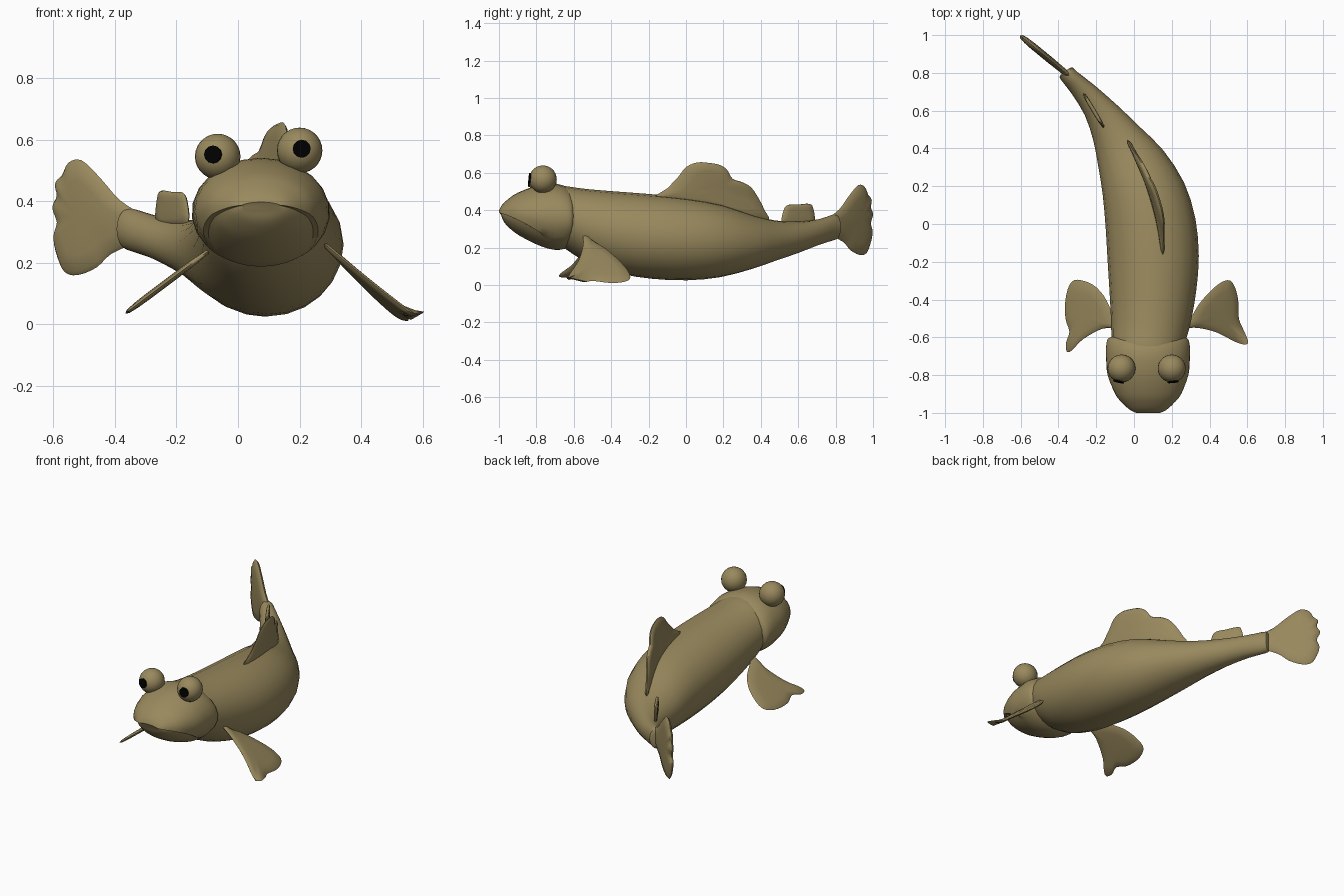
import bpy, math
from mathutils import Vector

if "Cube" in bpy.data.objects:
    bpy.data.objects.remove(bpy.data.objects["Cube"])


def material(name, rgb):
    m = bpy.data.materials.new(name)
    m.diffuse_color = (*rgb, 1)
    m.use_nodes = True
    m.node_tree.nodes["Principled BSDF"].inputs["Base Color"].default_value = m.diffuse_color
    return m


OLIVE = material("olive skin", (0.318, 0.25, 0.11))
BLACK = material("pupil black", (0.0, 0.0, 0.0))


def make(name, verts, faces, mat=OLIVE, angle=35):
    me = bpy.data.meshes.new(name)
    me.from_pydata([tuple(v) for v in verts], [], faces)
    me.materials.append(mat)
    ob = bpy.data.objects.new(name, me)
    bpy.context.collection.objects.link(ob)
    finish(ob, angle)
    return ob


def finish(ob, angle):
    bpy.ops.object.select_all(action='DESELECT')
    ob.select_set(True)
    bpy.context.view_layer.objects.active = ob
    bpy.ops.object.mode_set(mode='EDIT')
    bpy.ops.mesh.select_all(action='SELECT')
    bpy.ops.mesh.normals_make_consistent(inside=False)
    bpy.ops.object.mode_set(mode='OBJECT')
    bpy.ops.object.shade_smooth_by_angle(angle=math.radians(angle))


def spline(pts, steps, closed):
    """Smooth curve through the points, any dimension."""
    n = len(pts)
    get = (lambda i: pts[i % n]) if closed else (lambda i: pts[max(0, min(n - 1, i))])
    out = []
    for i in range(n if closed else n - 1):
        a, b, c, d = get(i - 1), get(i), get(i + 1), get(i + 2)
        for s in range(steps):
            t = s / steps
            out.append([0.5 * (2 * q + (r - p) * t + (2 * p - 5 * q + 4 * r - u) * t * t
                               + (3 * q - p - 3 * r + u) * t ** 3)
                        for p, q, r, u in zip(a, b, c, d)])
    if not closed:
        out.append(list(pts[-1]))
    return out


def loft(name, sections, steps, half, mouth=False):
    """Oval rings; a section is left x, left y, right x, right y, top, bottom."""
    verts, faces, n = [], [], 2 * half
    rings = spline(sections, steps, False)
    for xl, yl, xr, yr, top, bot in rings:
        zc, h = (top + bot) / 2, (top - bot) / 2
        a, w = 0, 0
        if mouth:  # split the ring along the mouth line, with the jaw set back
            q = yl + 1
            zm = max(0.255, 0.387 - 0.3 * q - 0.85 * q * q)
            a = math.asin(max(-0.75, min(0.75, (zm - zc) / h)))
            w = max(0, min(1, (-0.72 - yl) / 0.08))
        for i in range(n):
            if i < half:
                t, k = a + (math.pi - 2 * a) * i / (half - 1), 0
            else:
                gap = 0.06 if mouth else (math.pi / half)
                lo, hi = math.pi - a + gap, 2 * math.pi + a - gap
                t, k = lo + (hi - lo) * (i - half) / (half - 1), w
            c, s = math.cos(t) * (1 - 0.06 * k), math.sin(t)
            verts.append(((xl + xr) / 2 + c * (xr - xl) / 2,
                          (yl + yr) / 2 + c * (yr - yl) / 2 + 0.013 * k, zc + s * h))
    for r in range(len(rings) - 1):
        for i in range(n):
            j = (i + 1) % n
            faces.append((r * n + i, r * n + j, (r + 1) * n + j, (r + 1) * n + i))
    faces.append(tuple(range(n)))
    faces.append(tuple(range((len(rings) - 1) * n, len(rings) * n)))
    return make(name, verts, faces)


def fin(name, outline, place, thick):
    """Lens-shaped plate; place(u, v, offset) puts outline points in space."""
    pts = spline(outline, 3, True)
    n = len(pts)
    cu, cv = (sum(p[i] for p in pts) / n for i in (0, 1))
    verts, faces = [place(u, v, 0) for u, v in pts], []
    for side in (1, -1):
        prev = 0
        for scale, f in ((0.93, 0.6), (0.65, 0.9), (0.3, 1)):
            start = len(verts)
            verts += [place(cu + (u - cu) * scale, cv + (v - cv) * scale, side * f * thick / 2)
                      for u, v in pts]
            for i in range(n):
                j = (i + 1) % n
                faces.append((prev + i, prev + j, start + j, start + i))
            prev = start
        verts.append(place(cu, cv, side * thick / 2))
        faces += [(prev + i, prev + (i + 1) % n, len(verts) - 1) for i in range(n)]
    return make(name, verts, faces, angle=60)


# Body, bending to the left towards the tail
loft("body", [
    (-.08, -.72, .23, -.72, .53, .25), (-.115, -.64, .265, -.64, .528, .19),
    (-.12, -.58, .285, -.58, .519, .15), (-.122, -.50, .305, -.50, .51, .11),
    (-.13, -.35, .33, -.35, .498, .06),
    (-.14, -.19, .343, -.17, .485, .033), (-.15, -.02, .325, .03, .465, .025),
    (-.165, .15, .265, .22, .432, .042), (-.19, .31, .155, .39, .375, .085),
    (-.215, .44, .035, .51, .345, .128), (-.26, .575, -.09, .63, .338, .172),
    (-.33, .69, -.21, .735, .352, .215), (-.388, .765, -.30, .805, .376, .238),
    (-.392, .785, -.325, .828, .370, .248), (-.380, .80, -.342, .825, .345, .275)], 2, 11)

# Head with a split mouth
loft("head", [
    (.01, -1, .14, -1, .397, .368), (-.02, -.985, .17, -.985, .426, .335),
    (-.06, -.95, .21, -.95, .46, .298), (-.10, -.90, .25, -.90, .493, .262),
    (-.14, -.80, .288, -.80, .53, .212), (-.15, -.70, .298, -.70, .541, .188),
    (-.148, -.635, .296, -.635, .522, .198), (-.135, -.605, .282, -.605, .49, .225),
    (-.09, -.59, .235, -.59, .44, .28)], 3, 17, True)

# Eyes with flat pupils
for side, centre, look in (("left", (-.066, -.765, .545), (-.22, -1, .10)),
                           ("right", (.2, -.765, .565), (.10, -1, .08))):
    bpy.ops.mesh.primitive_uv_sphere_add(segments=24, ring_count=14, radius=.074, location=centre)
    eye = bpy.context.object
    eye.name = side + "_eye"
    eye.data.materials.append(OLIVE)
    finish(eye, 40)
    d = Vector(look).normalized()
    bpy.ops.mesh.primitive_cylinder_add(vertices=12, radius=.029, depth=.008,
                                        location=Vector(centre) + d * .0712,
                                        rotation=d.to_track_quat('Z', 'Y').to_euler())
    bpy.context.object.name = side + "_pupil"
    bpy.context.object.data.materials.append(BLACK)

# Back fins and tail fin, outlined in y and z
fin("dorsal_fin", [(-.16, .46), (-.10, .517), (-.04, .58), (0, .63), (.06, .655), (.12, .653),
                   (.18, .642), (.22, .615), (.25, .567), (.30, .55), (.35, .52), (.39, .46),
                   (.42, .40), (.44, .345), (.30, .36), (.10, .42)],
    lambda u, v, o: (.15 - .06 * (u + .15) - .42 * max(0, u + .15) ** 2
                     + .15 * max(0, v - .46) + o * .93, u + o * .35, v), .032)
fin("small_back_fin", [(.515, .33), (.522, .40), (.545, .428), (.60, .43), (.66, .434),
                       (.68, .41), (.685, .33), (.60, .32)],
    lambda u, v, o: (-.165 - .6 * (u - .52) + o * .86, u + o * .5, v), .022)
fin("tail_fin", [(.76, .35), (.82, .405), (.87, .475), (.92, .533), (.955, .525), (.972, .485),
                 (.990, .46), (.985, .42), (.998, .38), (.985, .33), (.995, .28), (.985, .22),
                 (.965, .17), (.93, .16), (.88, .185), (.84, .23), (.76, .28)],
    lambda u, v, o: (-.325 - 1.22 * (u - .77) + o * .64, u + o * .77, v), .036)

# Side fins, outlined in x and y and sloping down outwards
fin("right_side_fin", [(.27, -.53), (.30, -.50), (.34, -.43), (.40, -.36), (.46, -.31),
                       (.51, -.30), (.54, -.35), (.553, -.42), (.555, -.50), (.575, -.55),
                       (.605, -.63), (.55, -.63), (.44, -.575), (.34, -.55), (.28, -.55)],
    lambda u, v, o: (u + o * .65, v, .006 + .85 * abs(u - .565) * (1 if u < .565 else .3)
                     - .14 * (v + .45) + o * .76), .022)
fin("left_side_fin", [(-.09, -.53), (-.12, -.46), (-.16, -.38), (-.22, -.32), (-.30, -.295),
                      (-.34, -.32), (-.363, -.40), (-.363, -.50), (-.342, -.57), (-.36, -.63),
                      (-.356, -.675), (-.33, -.67), (-.27, -.61), (-.17, -.555), (-.10, -.55)],
    lambda u, v, o: (u - o * .6, v, .235 + .75 * (u + .10) + o * .8), .022)
